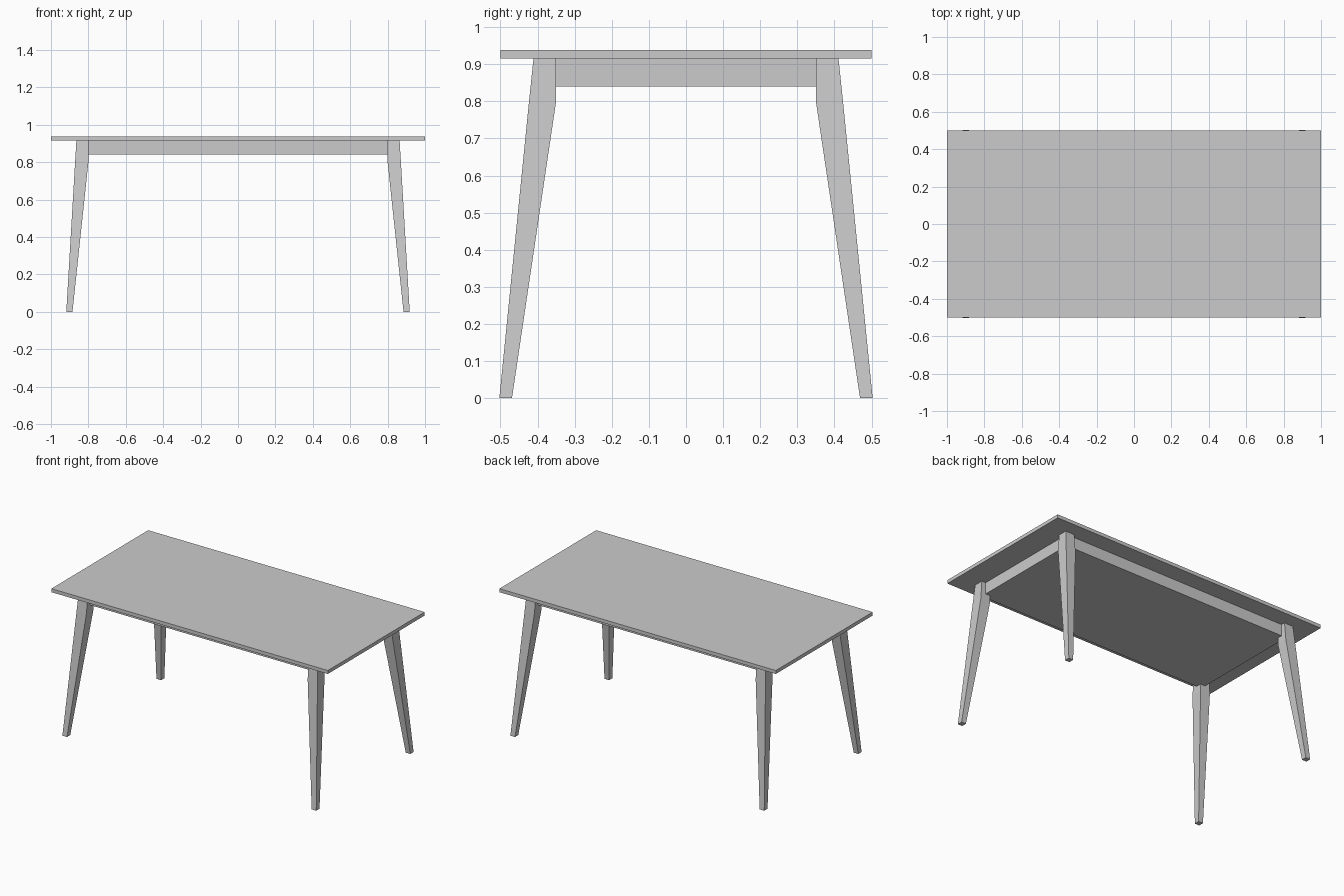
import bpy, bmesh

if "Cube" in bpy.data.objects:
    bpy.data.objects.remove(bpy.data.objects["Cube"])

grey = bpy.data.materials.new("light_grey")
grey.diffuse_color = (0.6, 0.6, 0.6, 1)
grey.use_nodes = True
grey.node_tree.nodes["Principled BSDF"].inputs["Base Color"].default_value = grey.diffuse_color


def loft(name, rings):
    """Solid through rectangular rings (x0, x1, y0, y1, z), bottom to top."""
    bm = bmesh.new()
    loops = [[bm.verts.new((x, y, z)) for x, y in ((a, c), (b, c), (b, d), (a, d))]
             for a, b, c, d, z in rings]
    bm.faces.new(loops[0])
    bm.faces.new(loops[-1])
    for lo, hi in zip(loops, loops[1:]):
        for i in range(4):
            j = (i + 1) % 4
            bm.faces.new((lo[i], lo[j], hi[j], hi[i]))
    bmesh.ops.recalc_face_normals(bm, faces=bm.faces[:])
    mesh = bpy.data.meshes.new(name)
    bm.to_mesh(mesh)
    bm.free()
    mesh.materials.append(grey)
    obj = bpy.data.objects.new(name, mesh)
    bpy.context.collection.objects.link(obj)
    return obj


TOP_LOW, TOP_HIGH = 0.915, 0.938
APRON_LOW = 0.84

# Tabletop
loft("tabletop", [(-1, 1, -0.5, 0.5, TOP_LOW), (-1, 1, -0.5, 0.5, TOP_HIGH)])

# Splayed legs: straight outer faces, inner faces upright above the knee
leg_rings = [(0.885, 0.918, 0.469, 0.503, 0.0),
             (0.80, 0.871, 0.35, 0.423, 0.80),
             (0.80, 0.864, 0.35, 0.411, TOP_LOW)]
for sx, side in ((-1, "left"), (1, "right")):
    for sy, end in ((-1, "front"), (1, "back")):
        loft(f"{end}_{side}_leg",
             [(sx * a, sx * b, sy * c, sy * d, z) for a, b, c, d, z in leg_rings])

# Closed apron block under the top, notched at the corners for the legs:
# a long core plus a filler strip along each short end
loft("apron_block", [(-0.80, 0.80, -0.385, 0.385, z) for z in (APRON_LOW, TOP_LOW)])
for s, side in ((-1, "left"), (1, "right")):
    loft(f"{side}_apron_end",
         [(s * 0.80, s * 0.835, -0.35, 0.35, z) for z in (APRON_LOW, TOP_LOW)])
